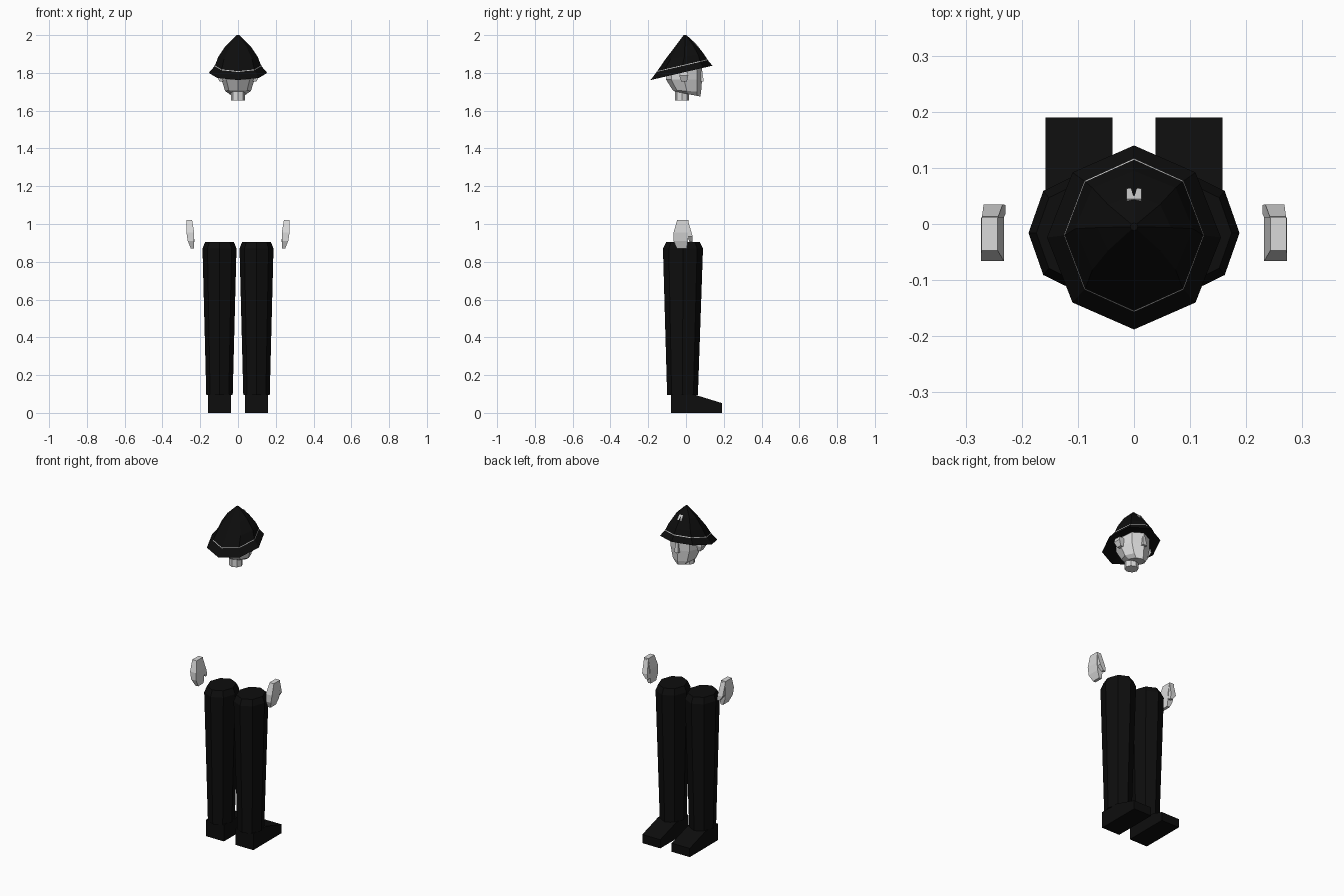
import bpy, math


def material(name, v):
    m = bpy.data.materials.new(name)
    m.diffuse_color = (v, v, v, 1)
    return m


BLACK = material("black cloth", 0.004)
SKIN = material("pale skin", 0.70)
SILVER = material("silver trim", 0.60)


def oval(yb, zb, yf, zf, rx, cx=0, n=8):
    """Tilted ring given by its rear and front points and half width."""
    pts = []
    for i in range(n):
        a = 2 * math.pi * i / n
        t = (1 + math.sin(a)) / 2
        pts.append((cx + rx * math.cos(a), yb + (yf - yb) * t, zb + (zf - zb) * t))
    return pts


def rect(x0, x1, y0, y1, z0, z1=None):
    """Four-cornered ring; z0 at the rear, z1 at the front."""
    z1 = z0 if z1 is None else z1
    return [(x0, y0, z0), (x1, y0, z0), (x1, y1, z1), (x0, y1, z1)]


def loft(name, rings, mat, caps=True):
    n = len(rings[0])
    verts = [p for r in rings for p in r]
    faces = []
    for k in range(len(rings) - 1):
        for i in range(n):
            j = (i + 1) % n
            faces.append((k * n + i, k * n + j, (k + 1) * n + j, (k + 1) * n + i))
    if caps:
        faces += [tuple(reversed(range(n))),
                  tuple(range(len(verts) - n, len(verts)))]
    me = bpy.data.meshes.new(name)
    me.from_pydata(verts, [], faces)
    me.materials.append(mat)
    ob = bpy.data.objects.new(name, me)
    bpy.context.collection.objects.link(ob)
    return ob


def mirrored(ob):
    ob.modifiers.new("mirror", "MIRROR").use_axis[0] = True
    return ob


# Legs: tapered octagons with a bevelled top
mirrored(loft("leg", [
    oval(-0.10, 0.095, 0.063, 0.095, 0.070, 0.098),
    oval(-0.122, 0.87, 0.09, 0.87, 0.090, 0.098),
    oval(-0.105, 0.905, 0.073, 0.905, 0.076, 0.098)], BLACK))

# Shoes: side profile drawn out across x
shoe = [(-0.08, 0), (0.19, 0), (0.19, 0.052), (0.04, 0.098), (-0.08, 0.098)]
mirrored(loft("shoe", [[(x, y, z) for y, z in shoe] for x in (0.158, 0.038)], BLACK))

# Hands: palm tapering to the fingertips, with a thumb
mirrored(loft("hand", [
    rect(0.232, 0.250, -0.048, 0.004, 0.870),
    rect(0.232, 0.266, -0.066, 0.010, 0.910),
    rect(0.232, 0.273, -0.066, 0.012, 0.955),
    rect(0.243, 0.272, -0.047, 0.012, 1.020)], SKIN))
mirrored(loft("thumb", [
    rect(0.229, 0.245, 0.018, 0.034, 0.905),
    rect(0.234, 0.268, 0.008, 0.035, 0.935),
    rect(0.242, 0.271, -0.010, 0.013, 1.010)], SKIN))

# Neck and head
loft("neck", [oval(-0.058, z, 0.016, z, 0.038) for z in (1.655, 1.72)], SKIN)
loft("head", [
    oval(-0.055, 1.700, 0.076, 1.675, 0.045),
    oval(-0.070, 1.708, 0.080, 1.700, 0.068),
    oval(-0.106, 1.765, 0.085, 1.765, 0.088),
    oval(-0.100, 1.810, 0.084, 1.850, 0.090),
    oval(-0.070, 1.870, 0.060, 1.890, 0.060)], SKIN)
loft("nose", [
    rect(-0.014, 0.014, 0.060, 0.094, 1.755),
    rect(-0.008, 0.008, 0.060, 0.086, 1.810)], SKIN)
mirrored(loft("ear", [
    rect(0.075, 0.098, -0.025, 0.005, 1.755),
    rect(0.075, 0.113, -0.035, 0.012, 1.785),
    rect(0.075, 0.110, -0.030, 0.010, 1.805)], SKIN))

# Helmet: flared brim and domed crown, tilted to the rear
loft("helmet", [
    oval(-0.130, 1.785, 0.095, 1.837, 0.108),
    oval(-0.188, 1.762, 0.140, 1.838, 0.155),
    oval(-0.155, 1.805, 0.115, 1.868, 0.123),
    oval(-0.112, 1.868, 0.095, 1.900, 0.105),
    oval(-0.065, 1.930, 0.052, 1.955, 0.066),
    oval(-0.012, 2.000, 0.002, 2.000, 0.007)], BLACK)

# Thin trim line where crown meets brim
loft("helmet_trim", [
    oval(-0.1565, 1.805, 0.1165, 1.868, 0.1245),
    oval(-0.1545, 1.809, 0.1145, 1.872, 0.1235)], SILVER, caps=False)

# Small badge plate on the crown
loft("helmet_badge", [
    rect(-0.013, 0.013, 0.056, 0.063, 1.932, 1.938),
    rect(-0.013, 0.013, 0.038, 0.045, 1.958, 1.964)], SILVER)
